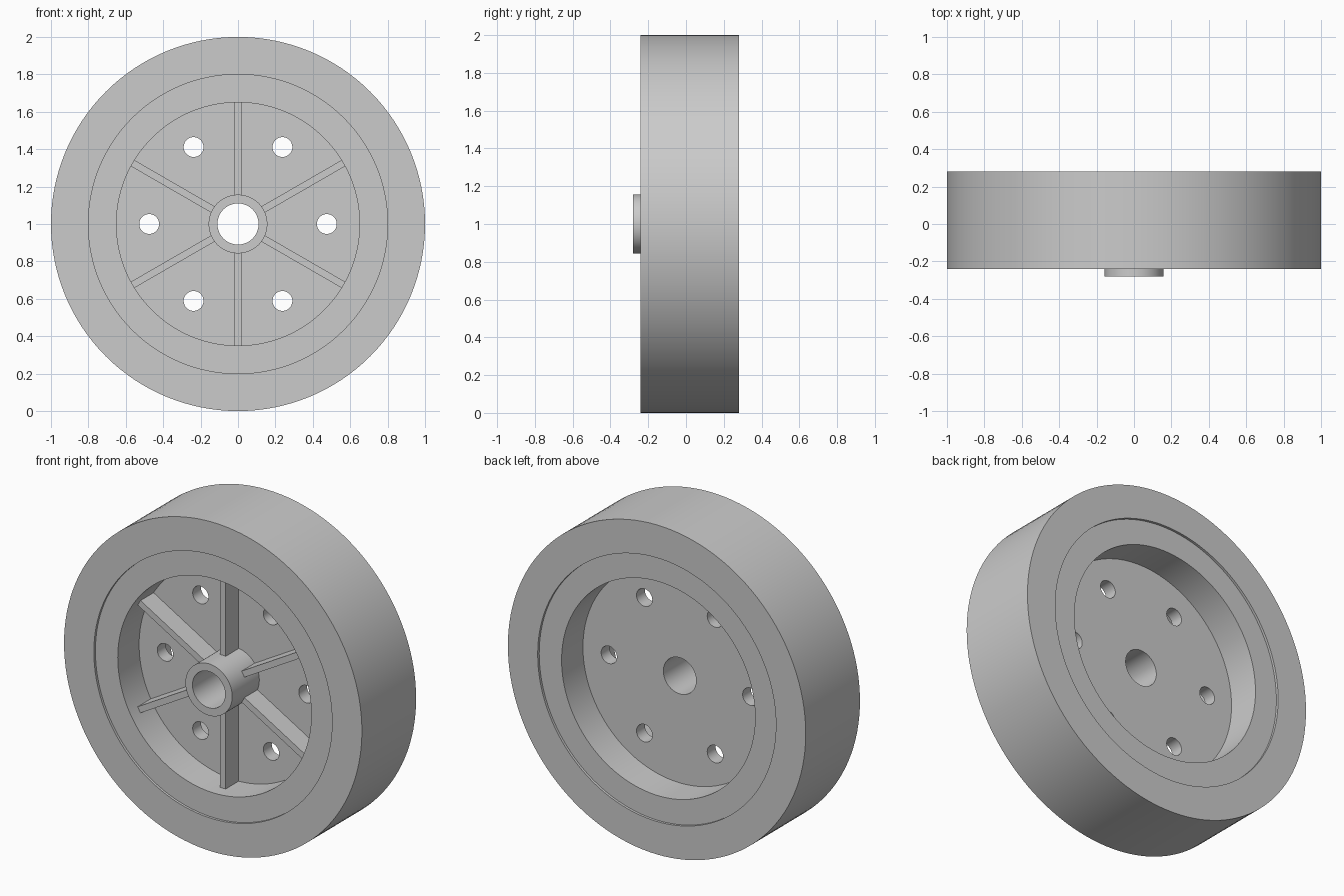
import bpy, bmesh
from math import sin, cos, pi, radians
from mathutils import Matrix, Vector

if "Cube" in bpy.data.objects:
    bpy.data.objects.remove(bpy.data.objects["Cube"])

SEG = 128
CENTRE = Vector((0, 0, 1))

grey = bpy.data.materials.new("plain grey")
grey.diffuse_color = (0.6, 0.6, 0.6, 1)
grey.use_nodes = True
grey.node_tree.nodes["Principled BSDF"].inputs["Base Color"].default_value = grey.diffuse_color


def finish(ob):
    """Give the part its colour and smooth the round surfaces."""
    ob.data.materials.clear()
    ob.data.materials.append(grey)
    bpy.ops.object.select_all(action='DESELECT')
    ob.select_set(True)
    bpy.context.view_layer.objects.active = ob
    bpy.ops.object.shade_smooth_by_angle(angle=radians(30))


def mesh_object(name, bm):
    bmesh.ops.recalc_face_normals(bm, faces=bm.faces)
    me = bpy.data.meshes.new(name)
    bm.to_mesh(me)
    bm.free()
    ob = bpy.data.objects.new(name, me)
    bpy.context.collection.objects.link(ob)
    finish(ob)
    return ob


def ring(name, r_in, r_out, y0, y1):
    """Rectangular section turned around the wheel axis."""
    bm = bmesh.new()
    section = [(r_in, y0), (r_out, y0), (r_out, y1), (r_in, y1)]
    loops = []
    for i in range(SEG):
        a = 2 * pi * i / SEG
        loops.append([bm.verts.new(CENTRE + Vector((r * cos(a), y, r * sin(a))))
                      for r, y in section])
    for i in range(SEG):
        p, q = loops[i], loops[(i + 1) % SEG]
        for k in range(4):
            n = (k + 1) % 4
            bm.faces.new((p[k], p[n], q[n], q[k]))
    return mesh_object(name, bm)


def add_circle(curve, cx, cy, r, n):
    sp = curve.splines.new('POLY')
    sp.points.add(n - 1)
    for i, p in enumerate(sp.points):
        a = 2 * pi * i / n
        p.co = (cx + r * cos(a), cy + r * sin(a), 0, 1)
    sp.use_cyclic_u = True


# Tyre and slightly recessed rim
ring("tyre", 0.80, 1.00, -0.24, 0.28)
ring("rim", 0.65, 0.80, -0.225, 0.265)

# Hub sleeve on the front side
ring("hub", 0.11, 0.157, -0.28, -0.02)

# Web disc with bore and six round holes
outline = bpy.data.curves.new("web_outline", 'CURVE')
outline.dimensions = '2D'
outline.fill_mode = 'BOTH'
outline.extrude = 0.04
add_circle(outline, 0, 0, 0.652, SEG)
add_circle(outline, 0, 0, 0.11, SEG)
for i in range(6):
    a = i * pi / 3
    add_circle(outline, 0.475 * cos(a), 0.475 * sin(a), 0.053, 48)
helper = bpy.data.objects.new("web_helper", outline)
bpy.context.collection.objects.link(helper)
bpy.context.view_layer.update()
dg = bpy.context.evaluated_depsgraph_get()
bm = bmesh.new()
bm.from_mesh(bpy.data.meshes.new_from_object(helper.evaluated_get(dg)))
bpy.data.objects.remove(helper)
bmesh.ops.remove_doubles(bm, verts=bm.verts, dist=1e-5)
bm.transform(Matrix.Translation((0, 0.02, 1)) @ Matrix.Rotation(pi / 2, 4, 'X'))
mesh_object("web_disc", bm)

# Six ribs between hub and rim
for i in range(6):
    bm = bmesh.new()
    bmesh.ops.create_cube(bm, size=1)
    bm.transform(Matrix.Translation(CENTRE)
                 @ Matrix.Rotation(radians(30 + 60 * i), 4, 'Y')
                 @ Matrix.Translation((0.4025, -0.08, 0))
                 @ Matrix.Diagonal((0.505, 0.13, 0.038, 1)))
    mesh_object(f"rib_{i + 1}", bm)
